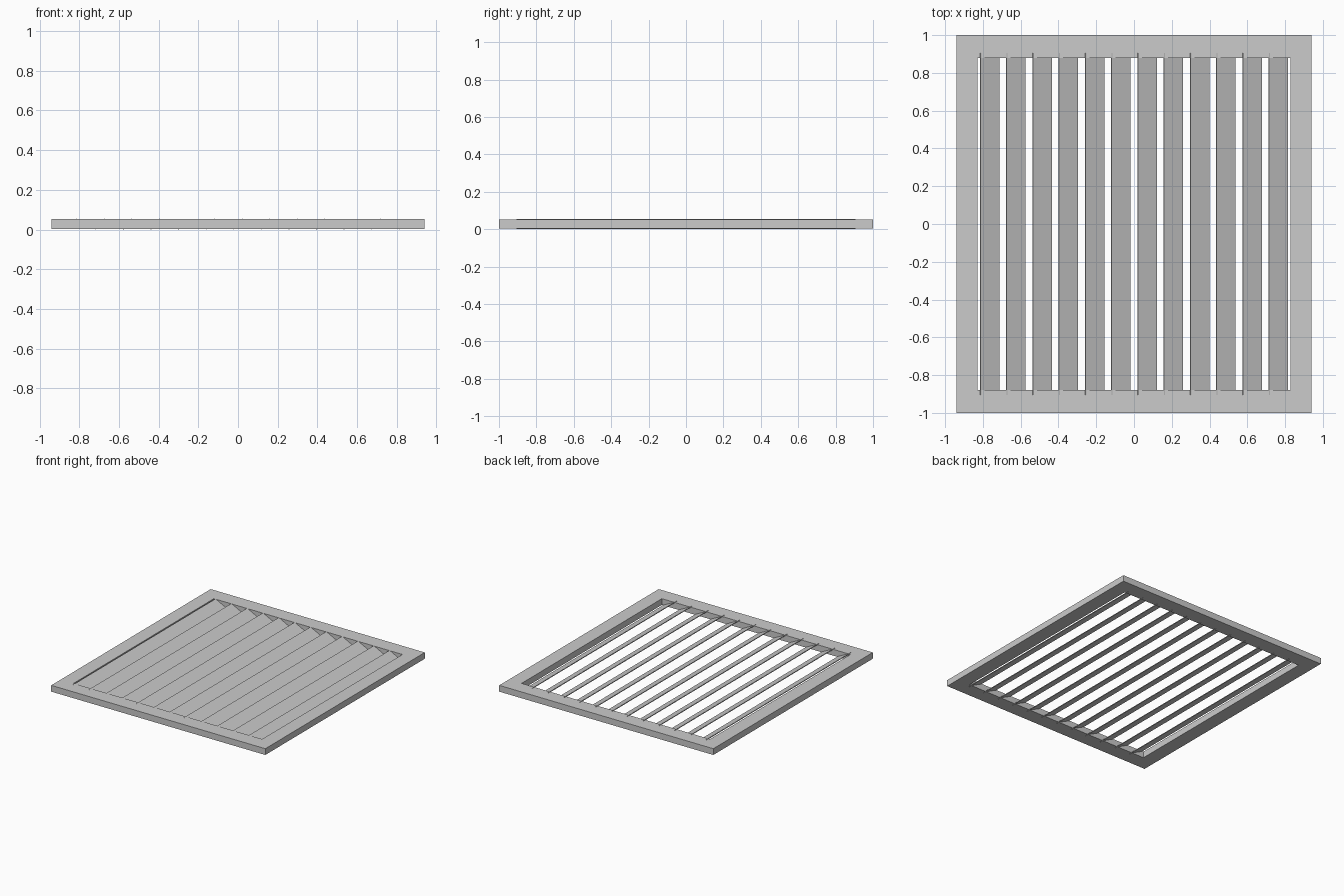
import bpy
import bmesh
from math import radians
from mathutils import Matrix

cube = bpy.data.objects.get("Cube")
if cube:
    bpy.data.objects.remove(cube, do_unlink=True)

grey = bpy.data.materials.new("light_grey")
grey.use_nodes = True
colour = (0.6, 0.6, 0.6, 1)
grey.diffuse_color = colour
grey.node_tree.nodes["Principled BSDF"].inputs["Base Color"].default_value = colour

MID_Z = 0.0277


def add_object(name, bm):
    bmesh.ops.recalc_face_normals(bm, faces=bm.faces)
    mesh = bpy.data.meshes.new(name)
    bm.to_mesh(mesh)
    bm.free()
    mesh.materials.append(grey)
    obj = bpy.data.objects.new(name, mesh)
    bpy.context.collection.objects.link(obj)
    return obj


# Rectangular frame: four rings of corners bridged into a hollow border
def make_frame(outer, inner, height):
    bm = bmesh.new()
    corners = [(-1, -1), (1, -1), (1, 1), (-1, 1)]
    low, high = MID_Z - height / 2, MID_Z + height / 2
    section = [(outer, low), (outer, high), (inner, high), (inner, low)]
    rings = [[bm.verts.new((sx * size[0], sy * size[1], z)) for sx, sy in corners]
             for size, z in section]
    for k in range(4):
        a, b = rings[k], rings[(k + 1) % 4]
        for i in range(4):
            j = (i + 1) % 4
            bm.faces.new((a[i], a[j], b[j], b[i]))
    return add_object("frame", bm)


# Thin tilted slat, with ends tucked into the frame
def make_slat(name, x, width, length, thickness, tilt):
    bm = bmesh.new()
    bmesh.ops.create_cube(bm, size=1)
    bm.transform(Matrix.Rotation(tilt, 4, "Y")
                 @ Matrix.Diagonal((width, length, thickness, 1)))
    obj = add_object(name, bm)
    obj.location = (x, 0, MID_Z)
    return obj


make_frame((0.94, 1.0), (0.828, 0.88), 0.05)

COUNT, PITCH = 12, 0.139
for i in range(COUNT):
    make_slat(f"slat_{i + 1}", (i - (COUNT - 1) / 2) * PITCH,
              0.1125, 1.81, 0.0052, radians(26.7))
